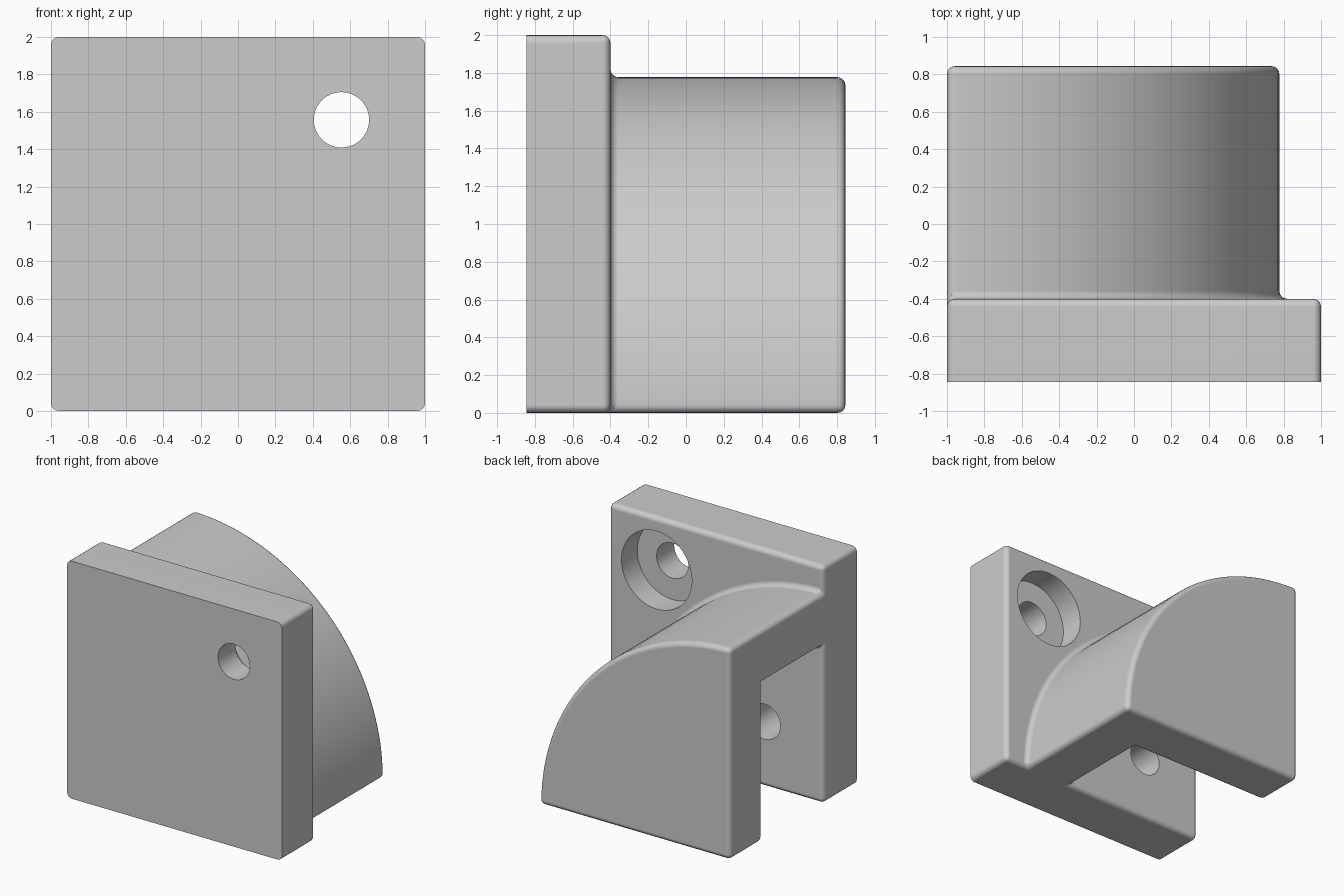
import bpy, bmesh
from math import sin, cos, pi, radians

cube = bpy.data.objects.get("Cube")
if cube:
    bpy.data.objects.remove(cube, do_unlink=True)

# Main dimensions
FRONT, PLATE, WALL, BACK = -0.844, -0.4, 0.41, 0.844   # depths along y
LEFT, RIGHT, TOP = -1.0, 1.0, 2.0
R_OUT, R_IN = 1.778, 1.333                             # quarter-round radii
STEPS, ROUND = 32, 0.042

grey = bpy.data.materials.new("plain_grey")
grey.use_nodes = True
colour = (0.6, 0.6, 0.6, 1)
grey.diffuse_color = colour
grey.node_tree.nodes["Principled BSDF"].inputs["Base Color"].default_value = colour

bm = bmesh.new()
cache = {}


def vert(x, y, z):
    key = (round(x, 4), round(y, 4), round(z, 4))
    if key not in cache:
        cache[key] = bm.verts.new(key)
    return cache[key]


def face(points):
    bm.faces.new([vert(*p) for p in points])


def arc(radius, y):
    """Quarter circle from the bottom up to the flat side."""
    angles = [pi / 2 * i / STEPS for i in range(STEPS + 1)]
    return [(LEFT + radius * cos(a), y, radius * sin(a)) for a in angles]


def strip(a, b):
    for i in range(STEPS):
        face([a[i], a[i + 1], b[i + 1], b[i]])


# Mounting plate: front, top, side, and the back around the quarter round
face([(x, FRONT, z) for x, z in ((LEFT, 0), (RIGHT, 0), (RIGHT, TOP), (LEFT, TOP))])
face([(LEFT, FRONT, TOP), (RIGHT, FRONT, TOP), (RIGHT, PLATE, TOP), (LEFT, PLATE, TOP)])
face([(RIGHT, FRONT, 0), (RIGHT, PLATE, 0), (RIGHT, PLATE, TOP), (RIGHT, FRONT, TOP)])
face(arc(R_OUT, PLATE) + [(LEFT, PLATE, TOP), (RIGHT, PLATE, TOP), (RIGHT, PLATE, 0)])

# Quarter-round shell, end wall and slot
strip(arc(R_OUT, PLATE), arc(R_OUT, BACK))
strip(arc(R_IN, PLATE), arc(R_IN, WALL))
for radius, y in ((R_OUT, BACK), (R_IN, WALL), (R_IN, PLATE)):
    face(arc(radius, y) + [(LEFT, y, 0)])


# Flat bottom and flat side share one outline, with the slot notched in
def outline(reach):
    return [(0, FRONT), (reach, FRONT), (reach, PLATE), (R_OUT, PLATE), (R_OUT, BACK),
            (0, BACK), (0, WALL), (R_IN, WALL), (R_IN, PLATE), (0, PLATE)]


face([(LEFT + d, y, 0) for d, y in outline(RIGHT - LEFT)])
face([(LEFT, y, d) for d, y in outline(TOP)])

# Round every hard edge except those of the front face
bmesh.ops.recalc_face_normals(bm, faces=bm.faces[:])
hard = [e for e in bm.edges
        if len(e.link_faces) == 2 and e.calc_face_angle() > radians(30)
        and not all(v.co.y < FRONT + 0.01 for v in e.verts)]
bmesh.ops.bevel(bm, geom=hard, offset=ROUND, offset_type='OFFSET', segments=4,
                profile=0.5, affect='EDGES', clamp_overlap=False)
bmesh.ops.recalc_face_normals(bm, faces=bm.faces[:])

mesh = bpy.data.meshes.new("bracket")
bm.to_mesh(mesh)
bm.free()
bracket = bpy.data.objects.new("bracket", mesh)
bpy.context.collection.objects.link(bracket)
mesh.materials.append(grey)


def drill(name, x, z, radius, y0, y1):
    bpy.ops.mesh.primitive_cylinder_add(vertices=48, radius=radius, depth=y1 - y0,
                                        location=(x, (y0 + y1) / 2, z),
                                        rotation=(pi / 2, 0, 0))
    cutter = bpy.context.object
    cutter.name = name
    cutter.hide_render = True
    cutter.data.materials.append(grey)
    bpy.ops.object.select_all(action='DESELECT')
    bracket.select_set(True)
    bpy.context.view_layer.objects.active = bracket
    cut = bracket.modifiers.new(name, 'BOOLEAN')
    cut.operation, cut.solver, cut.object = 'DIFFERENCE', 'EXACT', cutter
    bpy.ops.object.modifier_apply(modifier=cut.name)
    bpy.data.objects.remove(cutter, do_unlink=True)


# Screw hole with its counterbore, and the blind hole inside the slot
drill("counterbore", 0.553, 1.557, 0.328, PLATE - 0.21, PLATE + 0.2)
drill("screw_hole", 0.553, 1.557, 0.148, FRONT - 0.2, PLATE + 0.1)
drill("blind_hole", -0.45, 0.55, 0.148, PLATE - 0.33, PLATE + 0.2)

bpy.ops.object.shade_smooth_by_angle(angle=radians(30))
weighted = bracket.modifiers.new("even_shading", 'WEIGHTED_NORMAL')
weighted.keep_sharp = True
